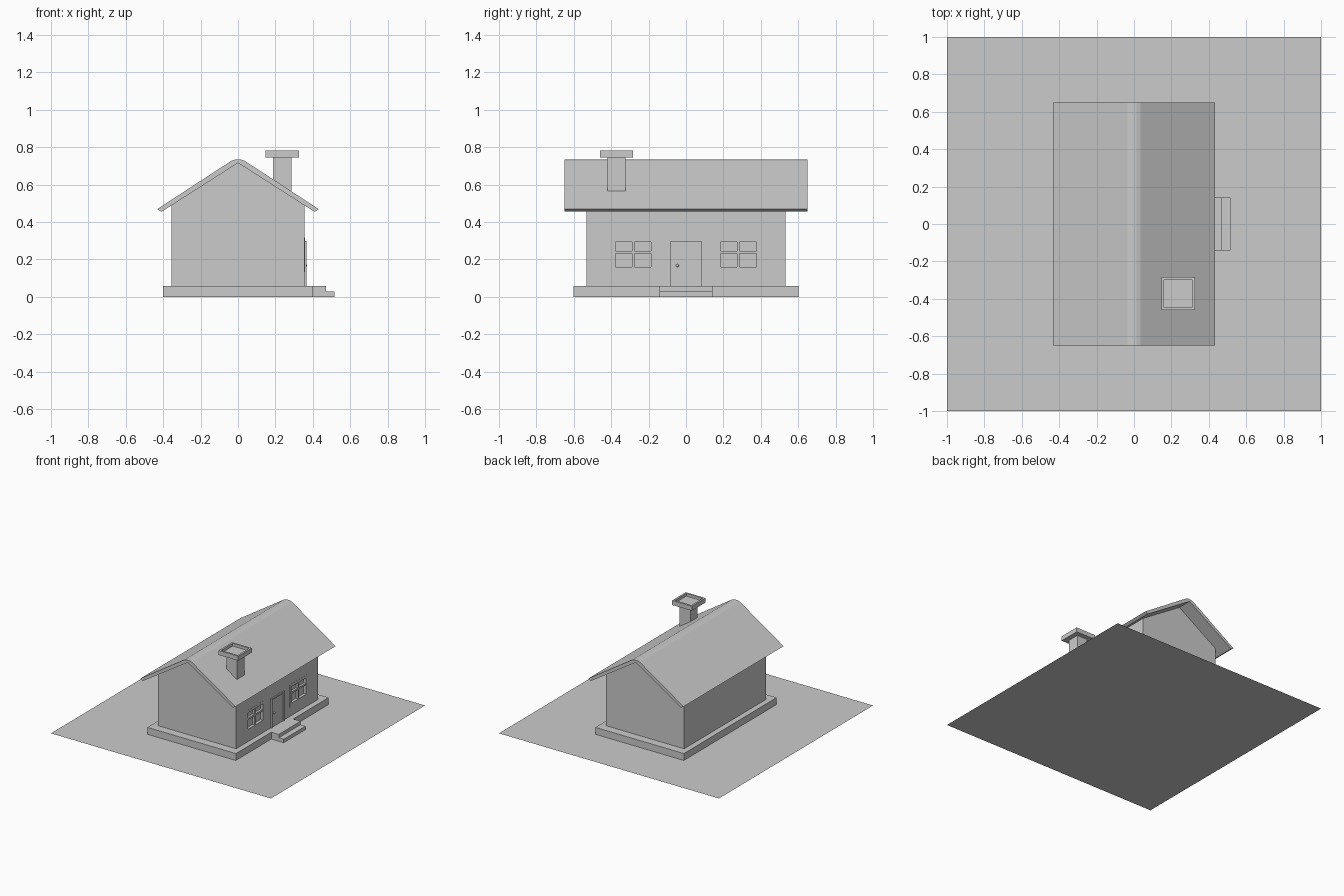
import bpy, bmesh

if "Cube" in bpy.data.objects:
    bpy.data.objects.remove(bpy.data.objects["Cube"])


def mesh_object(name, bm):
    bmesh.ops.recalc_face_normals(bm, faces=bm.faces)
    me = bpy.data.meshes.new(name)
    bm.to_mesh(me)
    bm.free()
    ob = bpy.data.objects.new(name, me)
    bpy.context.collection.objects.link(ob)
    return ob


def add_box(bm, x, y, z):
    vs = bmesh.ops.create_cube(bm, size=1)["verts"]
    for v in vs:
        for i, (a, b) in enumerate((x, y, z)):
            v.co[i] = a if v.co[i] < 0 else b


def boxes(name, *specs):
    bm = bmesh.new()
    for s in specs:
        add_box(bm, *s)
    return mesh_object(name, bm)


def extrude_profile(name, pts, y0, y1):
    """Closed x/z outline swept along y."""
    bm = bmesh.new()
    f = bm.faces.new([bm.verts.new((x, y0, z)) for x, z in pts])
    ext = bmesh.ops.extrude_face_region(bm, geom=[f])["geom"]
    moved = [g for g in ext if isinstance(g, bmesh.types.BMVert)]
    bmesh.ops.translate(bm, verts=moved, vec=(0, y1 - y0, 0))
    return mesh_object(name, bm)


def cut(ob, cutter):
    mod = ob.modifiers.new("cut", "BOOLEAN")
    mod.operation = "DIFFERENCE"
    mod.solver = "EXACT"
    mod.object = cutter
    bpy.context.view_layer.objects.active = ob
    bpy.ops.object.modifier_apply(modifier=mod.name)
    bpy.data.objects.remove(cutter)


# Ground sheet
bm = bmesh.new()
bmesh.ops.create_grid(bm, x_segments=1, y_segments=1, size=1)
mesh_object("yard", bm)

# Foundation and entrance steps
boxes("foundation", ((-0.402, 0.402), (-0.602, 0.602), (0, 0.057)))
extrude_profile("steps", [(0.402, 0), (0.515, 0), (0.515, 0.029), (0.47, 0.029),
                          (0.47, 0.057), (0.402, 0.057)], -0.142, 0.142)

# House body with gables, window openings cut in the right side
W = 0.356
walls = extrude_profile("walls", [(-W, 0.057), (W, 0.057), (W, 0.49),
                                  (0, 0.716), (-W, 0.49)], -0.532, 0.532)
window_centres = (-0.282, 0.28)
Z0, Z1, HW = 0.132, 0.316, 0.118
for c in window_centres:
    cut(walls, boxes("cutter", ((W - 0.035, W + 0.05), (c - HW, c + HW), (Z0, Z1))))

# Windows: outer frame, mullion, transom and recessed glass
for label, c in zip(("left", "right"), window_centres):
    fx = (W - 0.035, W + 0.001)
    bx = (W - 0.035, W - 0.004)
    a, b = c - HW, c + HW
    boxes(f"window_frame_{label}",
          (fx, (a, a + 0.022), (Z0, Z1)),
          (fx, (b - 0.022, b), (Z0, Z1)),
          (fx, (a + 0.022, b - 0.022), (Z0, Z0 + 0.027)),
          (fx, (a + 0.022, b - 0.022), (Z1 - 0.022, Z1)),
          (bx, (c - 0.007, c + 0.007), (Z0 + 0.027, Z1 - 0.022)),
          (bx, (a + 0.022, b - 0.022), (0.232, 0.246)))
    boxes(f"window_glass_{label}",
          ((W - 0.034, W - 0.022), (a + 0.01, b - 0.01), (Z0 + 0.01, Z1 - 0.01)))

# Door, frame and knob
dx = (W - 0.01, W + 0.01)
boxes("door_frame",
      (dx, (-0.084, -0.072), (0.057, 0.298)),
      (dx, (0.072, 0.084), (0.057, 0.298)),
      (dx, (-0.072, 0.072), (0.286, 0.298)))
boxes("door", ((W - 0.01, W + 0.003), (-0.072, 0.072), (0.057, 0.286)))
bm = bmesh.new()
bmesh.ops.create_uvsphere(bm, u_segments=12, v_segments=8, radius=0.008)
bmesh.ops.translate(bm, verts=bm.verts, vec=(W + 0.006, -0.046, 0.167))
knob = mesh_object("door_knob", bm)
knob.data.shade_smooth()

# Roof: one folded slab with a softened ridge
right = [(0.014, 0.735), (0.036, 0.727), (0.432, 0.469), (0.409, 0.455)]
left = [(-x, z) for x, z in reversed(right)]
extrude_profile("roof", right + [(0, 0.716)] + left, -0.65, 0.65)

# Chimney shaft and recessed cap
boxes("chimney_shaft", ((0.188, 0.285), (-0.421, -0.324), (0.52, 0.752)))
cap = boxes("chimney_cap", ((0.146, 0.325), (-0.461, -0.284), (0.745, 0.782)))
cut(cap, boxes("cutter", ((0.161, 0.31), (-0.446, -0.299), (0.76, 0.9))))
